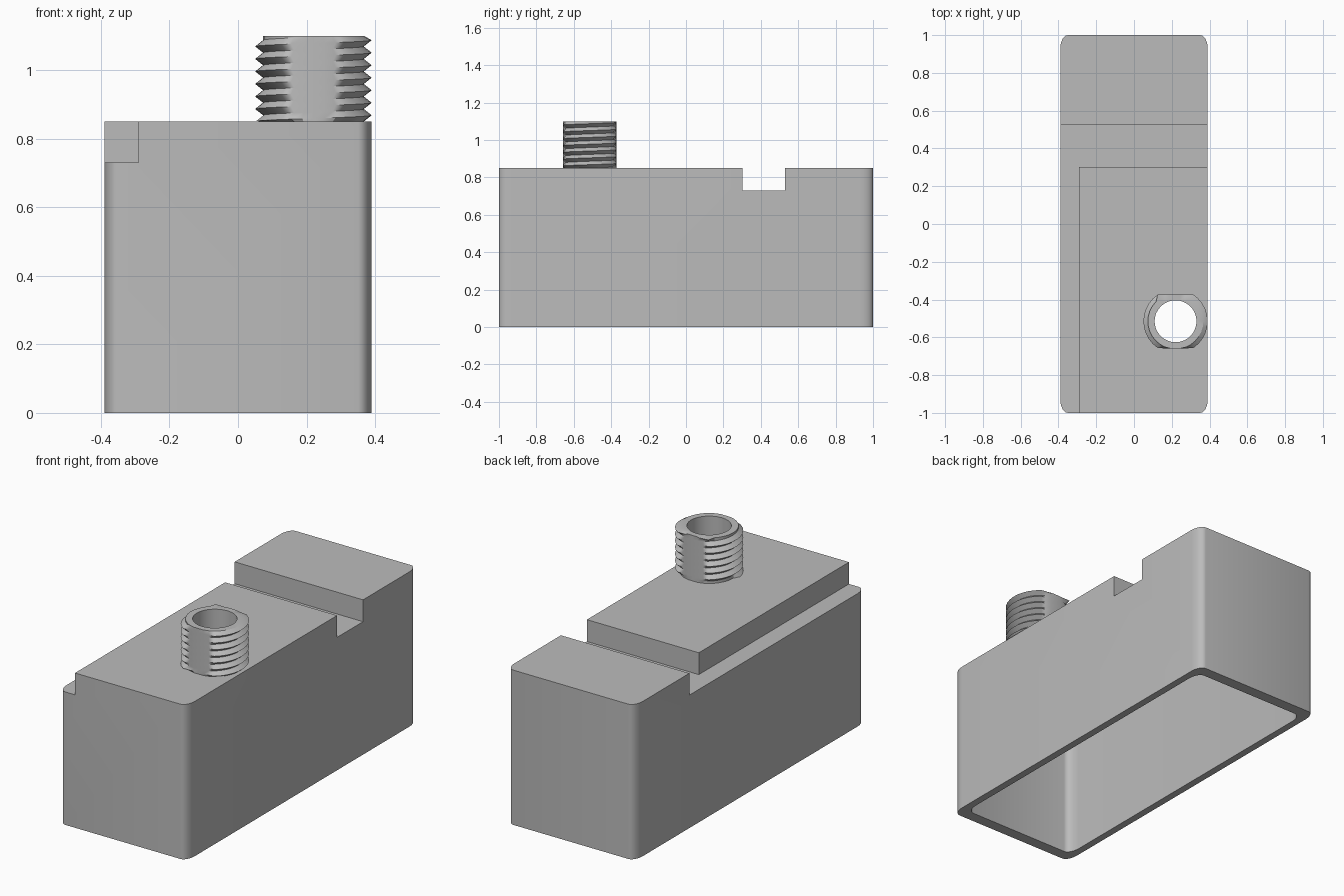
import bpy, bmesh, math

if "Cube" in bpy.data.objects:
    bpy.data.objects.remove(bpy.data.objects["Cube"])

grey = bpy.data.materials.new("plain grey")
grey.diffuse_color = (0.5, 0.5, 0.5, 1)
grey.use_nodes = True
grey.node_tree.nodes["Principled BSDF"].inputs["Base Color"].default_value = grey.diffuse_color


def make_object(name, bm):
    bmesh.ops.recalc_face_normals(bm, faces=bm.faces)
    mesh = bpy.data.meshes.new(name)
    bm.to_mesh(mesh)
    bm.free()
    mesh.materials.append(grey)
    obj = bpy.data.objects.new(name, mesh)
    bpy.context.collection.objects.link(obj)
    return obj


def prism(name, outline, z0, z1):
    """Extrude a flat outline from z0 to z1."""
    bm = bmesh.new()
    low = [bm.verts.new((x, y, z0)) for x, y in outline]
    high = [bm.verts.new((x, y, z1)) for x, y in outline]
    bm.faces.new(low)
    bm.faces.new(high)
    n = len(outline)
    for i in range(n):
        j = (i + 1) % n
        bm.faces.new((low[i], low[j], high[j], high[i]))
    return make_object(name, bm)


def rounded(hx, hy, rx, ry, steps=6):
    """Rectangle outline with elliptical corners."""
    pts = []
    for q, (sx, sy) in enumerate(((1, 1), (-1, 1), (-1, -1), (1, -1))):
        for i in range(steps + 1):
            a = (q + i / steps) * math.pi / 2
            pts.append((sx * (hx - rx) + rx * math.cos(a),
                        sy * (hy - ry) + ry * math.sin(a)))
    return pts


def rect(x0, x1, y0, y1):
    return [(x0, y0), (x1, y0), (x1, y1), (x0, y1)]


def circle(cx, cy, r, n):
    return [(cx + r * math.cos(2 * math.pi * i / n),
             cy + r * math.sin(2 * math.pi * i / n)) for i in range(n)]


def activate(obj):
    bpy.ops.object.select_all(action='DESELECT')
    obj.select_set(True)
    bpy.context.view_layer.objects.active = obj


TOP, STEP = 0.85, 0.73
CX, CY, BORE = 0.22, -0.515, 0.111

# Hollow housing with a cross groove, a side ledge and a bore through the roof
housing = prism("housing", rounded(0.39, 1.0, 0.04, 0.07), 0, TOP)
cutters = [
    prism("cavity_cutter", rounded(0.35, 0.937, 0.04, 0.07), -0.1, 0.68),
    prism("groove_cutter", rect(-0.6, 0.6, 0.303, 0.528), STEP, 1.0),
    prism("ledge_cutter", rect(-0.6, -0.29, -1.2, 0.4), STEP, 1.1),
    prism("bore_cutter", circle(CX, CY, BORE, 32), 0.5, 1.2),
]
for cutter in cutters:
    cutter.hide_render = True
    activate(housing)
    mod = housing.modifiers.new("cut", 'BOOLEAN')
    mod.operation = 'DIFFERENCE'
    mod.solver = 'EXACT'
    mod.object = cutter
    bpy.ops.object.modifier_apply(modifier=mod.name)
    bpy.data.objects.remove(cutter, do_unlink=True)
activate(housing)
bpy.ops.object.shade_smooth_by_angle(angle=math.radians(30))

# Threaded tube: helical ridges trimmed by two flats, with a smooth bore
PITCH, CORE, CREST, FLAT, END = 0.0365, 0.147, 0.170, 0.143, 1.10
SEG = 32
bm = bmesh.new()
rows = []
for k in range(-4, 18):
    row = []
    for j in range(SEG + 1):
        a = 2 * math.pi * j / SEG
        z = TOP + PITCH * (k / 2 + j / SEG)
        inside = TOP < z < END
        r = CREST if (k % 2 and inside) else CORE
        y = max(-FLAT, min(FLAT, r * math.sin(a)))
        row.append(bm.verts.new((CX + r * math.cos(a), CY + y,
                                 max(TOP, min(END, z)))))
    rows.append(row)
# Bore wall closes the tube at the rim and at the base
inner = [[bm.verts.new((CX + BORE * math.cos(2 * math.pi * j / SEG),
                        CY + BORE * math.sin(2 * math.pi * j / SEG), z))
          for j in range(SEG + 1)] for z in (END, TOP)]
loop = rows + inner + [rows[0]]
for lower, upper in zip(loop, loop[1:]):
    for j in range(SEG):
        bm.faces.new((lower[j], lower[j + 1], upper[j + 1], upper[j]))
bmesh.ops.remove_doubles(bm, verts=bm.verts, dist=0.0002)
bmesh.ops.dissolve_degenerate(bm, edges=bm.edges, dist=0.0002)
tube = make_object("threaded_tube", bm)
activate(tube)
bpy.ops.object.shade_smooth_by_angle(angle=math.radians(30))
